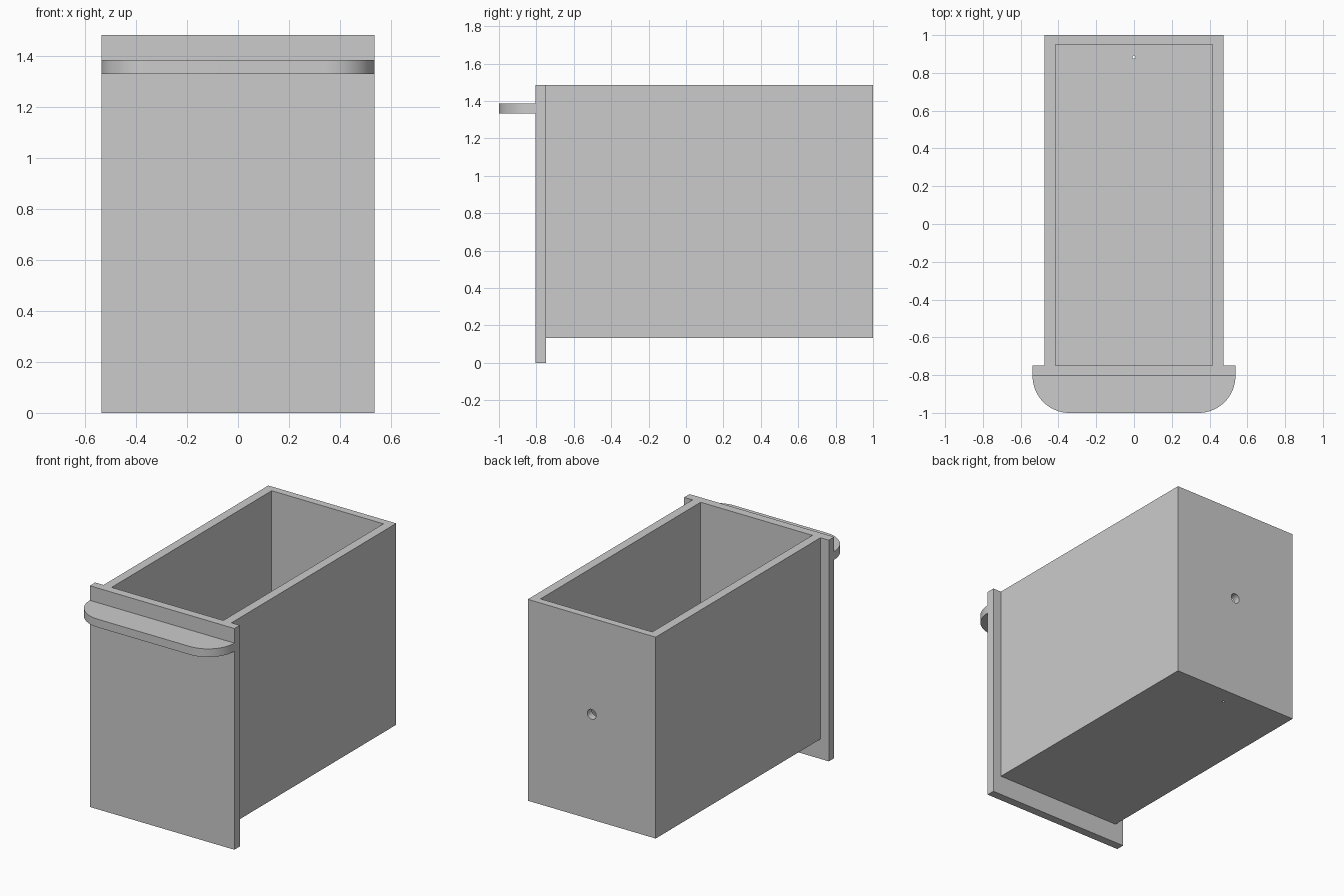
import bpy, bmesh
from math import sin, cos, pi

old = bpy.data.objects.get("Cube")
if old:
    bpy.data.objects.remove(old, do_unlink=True)

grey = bpy.data.materials.new("plain grey")
grey.use_nodes = True
colour = (0.6, 0.6, 0.6, 1)
grey.diffuse_color = colour
grey.node_tree.nodes["Principled BSDF"].inputs["Base Color"].default_value = colour

# Main dimensions
PANEL_W, PANEL_FRONT, PANEL_BACK = 0.537, -0.805, -0.748
BOX_W, WALL, BASE, TOP = 0.475, 0.06, 0.133, 1.485


def finish(name, bm):
    bmesh.ops.recalc_face_normals(bm, faces=bm.faces)
    mesh = bpy.data.meshes.new(name)
    bm.to_mesh(mesh)
    bm.free()
    obj = bpy.data.objects.new(name, mesh)
    bpy.context.collection.objects.link(obj)
    mesh.materials.append(grey)
    return obj


def prism(name, outline, z0, z1):
    """Extrude an xy outline from z0 to z1."""
    bm = bmesh.new()
    face = bm.faces.new([bm.verts.new((x, y, z0)) for x, y in outline])
    ext = bmesh.ops.extrude_face_region(bm, geom=[face])["geom"]
    top = [v for v in ext if isinstance(v, bmesh.types.BMVert)]
    bmesh.ops.translate(bm, verts=top, vec=(0, 0, z1 - z0))
    return finish(name, bm)


def block(name, w, y0, y1, z0, z1):
    return prism(name, [(-w, y0), (w, y0), (w, y1), (-w, y1)], z0, z1)


def peg(name, radius, length, loc, tilt=0):
    bpy.ops.mesh.primitive_cylinder_add(vertices=32, radius=radius, depth=length,
                                        location=loc, rotation=(tilt, 0, 0))
    obj = bpy.context.object
    obj.name = name
    obj.data.materials.append(grey)
    return obj


def cut(target, cutter):
    cutter.hide_render = True
    mod = target.modifiers.new("cut", "BOOLEAN")
    mod.operation, mod.solver, mod.object = "DIFFERENCE", "EXACT", cutter
    bpy.context.view_layer.objects.active = target
    bpy.ops.object.modifier_apply(modifier=mod.name)
    bpy.data.objects.remove(cutter, do_unlink=True)


def smooth(obj):
    bpy.ops.object.select_all(action="DESELECT")
    obj.select_set(True)
    bpy.context.view_layer.objects.active = obj
    bpy.ops.object.shade_smooth_by_angle(angle=pi / 6)


# Open-topped box, closed at the front by the panel
box = block("drawer_box", BOX_W, PANEL_BACK, 1, BASE, TOP)
cut(box, block("cavity_cutter", BOX_W - WALL, -0.9, 0.95, BASE + WALL, TOP + 0.2))

# Round hole in the back wall and pin hole in the floor
cut(box, peg("back_hole_cutter", 0.033, 0.2, (0, 1, 0.84), pi / 2))
cut(box, peg("floor_hole_cutter", 0.008, 0.2, (0, 0.883, BASE + 0.03)))
smooth(box)

# Front panel, wider and lower than the box
block("front_panel", PANEL_W, PANEL_FRONT, PANEL_BACK, 0, TOP)

# Ledge handle with rounded front corners
r = 1 + PANEL_FRONT
steps = 16
arc = [pi / 2 * i / steps for i in range(steps + 1)]
right = [(PANEL_W - r + r * cos(a), PANEL_FRONT - r * sin(a)) for a in arc]
left = [(-x, y) for x, y in reversed(right)]
smooth(prism("handle", right + left, 1.332, 1.387))
